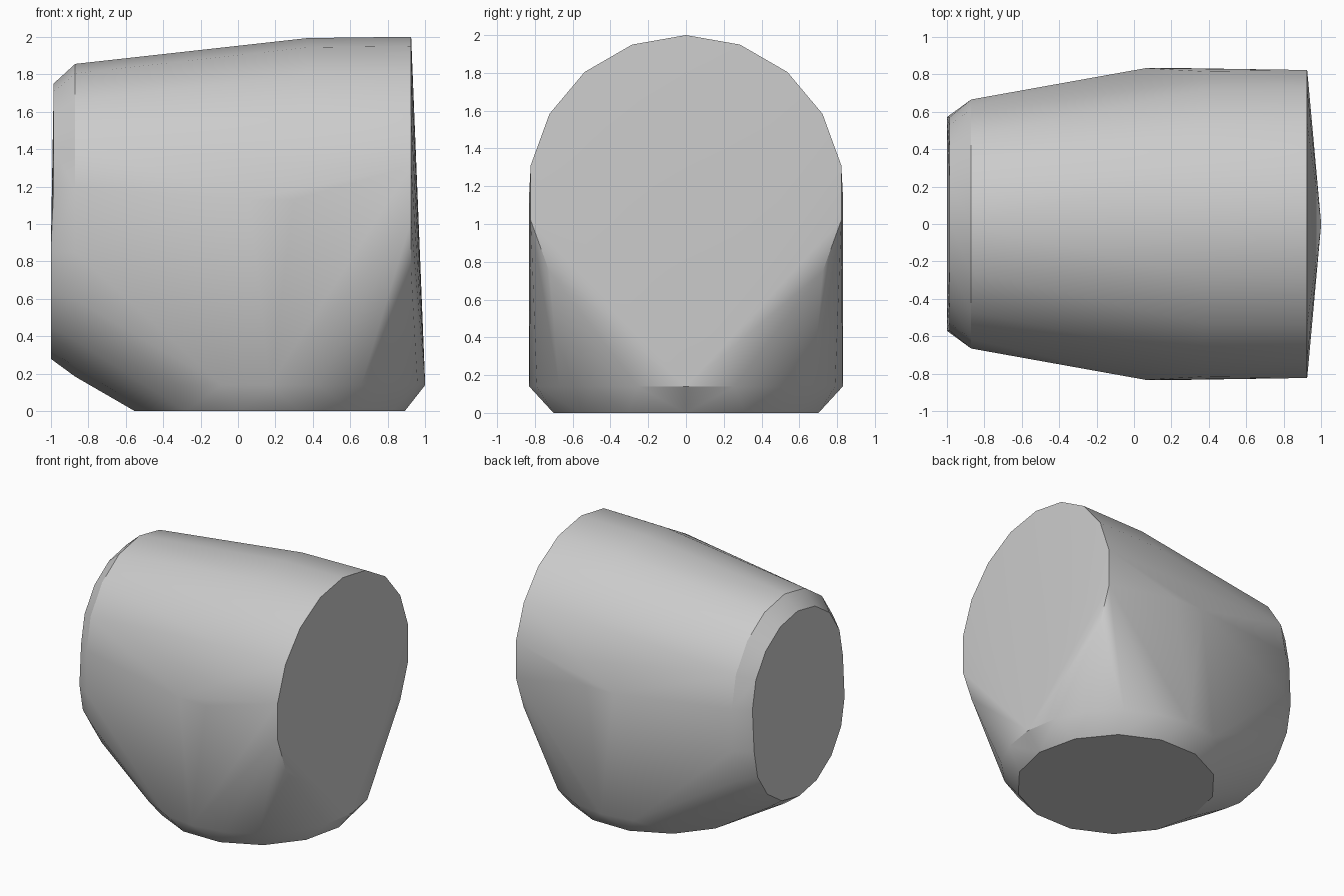
import bpy, bmesh, math

# Remove the default cube
cube = bpy.data.objects.get("Cube")
if cube:
    bpy.data.objects.remove(cube, do_unlink=True)

grey = bpy.data.materials.new("neutral_grey")
grey.use_nodes = True
colour = (0.6, 0.6, 0.6, 1)
grey.diffuse_color = colour
grey.node_tree.nodes["Principled BSDF"].inputs["Base Color"].default_value = colour


def circle(radius, count):
    for i in range(count):
        a = math.tau * i / count
        yield radius * math.cos(a), radius * math.sin(a)


def upright_ring(x, z, radius, count):
    """Ring facing along x, with a vertex at its top."""
    return [(x, s, z + c) for c, s in circle(radius, count)]


def level_ring(x, z, radius, count):
    """Ring facing along z."""
    return [(x + c, s, z) for c, s in circle(radius, count)]


def slot_ring(x, low, high, radius, count, lean=0):
    """Upright ring stretched into a slot with straight sides."""
    upper = [p for p in upright_ring(x + lean, high, radius, count) if p[2] >= high - 0.001]
    lower = [p for p in upright_ring(x, low, radius, count) if p[2] <= low + 0.001]
    return upper + lower


points = []
# Wide round end and the straight barrel behind it
points += upright_ring(0.925, 1.165, 0.835, 18)
points += upright_ring(0.37, 1.165, 0.828, 18)
# Narrow end with its bevelled rim
points += slot_ring(-0.87, 0.85, 1.19, 0.665, 16)
points += slot_ring(-1.0, 0.85, 1.18, 0.57, 16, lean=0.015)
# Round foot with its bevelled rim
points += level_ring(0.17, 0.14, 0.83, 20)
points += level_ring(0.17, 0, 0.72, 14)
# Upright flanks above the foot
points += [(x, side * 0.832, 1.13) for x in (0.06, 0.3) for side in (-1, 1)]

# Wrap everything in one convex shell
bm = bmesh.new()
for p in points:
    bm.verts.new(p)
hull = bmesh.ops.convex_hull(bm, input=bm.verts)
inside = {v for v in hull["geom_interior"] + hull["geom_unused"]
          if isinstance(v, bmesh.types.BMVert)}
bmesh.ops.delete(bm, geom=list(inside), context="VERTS")
bmesh.ops.dissolve_limit(bm, angle_limit=math.radians(0.5),
                         verts=bm.verts, edges=bm.edges)
bmesh.ops.recalc_face_normals(bm, faces=bm.faces)
mesh = bpy.data.meshes.new("rounded_shell")
bm.to_mesh(mesh)
bm.free()
mesh.materials.append(grey)

shell = bpy.data.objects.new("rounded_shell", mesh)
bpy.context.collection.objects.link(shell)
bpy.ops.object.select_all(action="DESELECT")
shell.select_set(True)
bpy.context.view_layer.objects.active = shell
bpy.ops.object.shade_smooth_by_angle(angle=math.radians(30))
